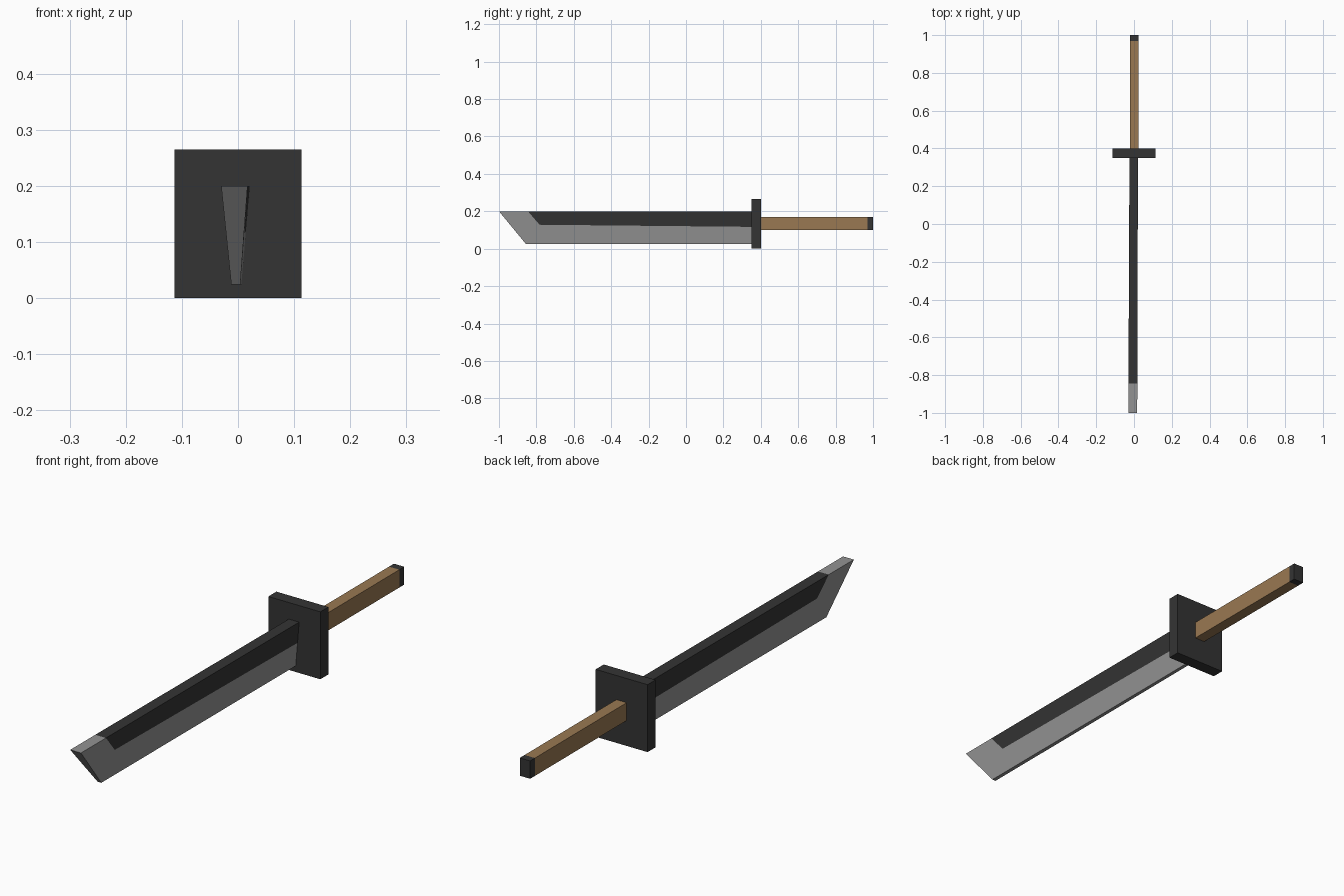
import bpy, bmesh
from mathutils import Vector

if "Cube" in bpy.data.objects:
    bpy.data.objects.remove(bpy.data.objects["Cube"])


def material(name, rgb):
    m = bpy.data.materials.new(name)
    m.diffuse_color = (*rgb, 1)
    m.use_nodes = True
    m.node_tree.nodes["Principled BSDF"].inputs["Base Color"].default_value = m.diffuse_color
    return m


dark = material("dark steel", (0.034, 0.034, 0.034))
steel = material("bare steel", (0.29, 0.29, 0.29))
wood = material("tan wood", (0.32, 0.19, 0.085))


def finish(name, bm, mats):
    bmesh.ops.recalc_face_normals(bm, faces=bm.faces[:])
    me = bpy.data.meshes.new(name)
    bm.to_mesh(me)
    bm.free()
    for m in mats:
        me.materials.append(m)
    ob = bpy.data.objects.new(name, me)
    bpy.context.collection.objects.link(ob)


def box(name, lo, hi, mat):
    bm = bmesh.new()
    bmesh.ops.create_cube(bm, size=1)
    for v in bm.verts:
        v.co = [(a + b) / 2 + c * (b - a) for a, b, c in zip(lo, hi, v.co)]
    finish(name, bm, [mat])


# Guard, grip and end cap
box("guard", (-0.113, 0.35, 0), (0.113, 0.40, 0.265), dark)
box("grip", (-0.022, 0.40, 0.10), (0.023, 0.97, 0.17), wood)
box("end_cap", (-0.022, 0.97, 0.10), (0.023, 1.0, 0.17), dark)

# Blade: wedge section (wide spine, thin edge) with a slanted tip
bm = bmesh.new()
tip = [(-0.030, -1, 0.2), (0.017, -1, 0.2), (0.004, -0.855, 0.024), (-0.012, -0.855, 0.024)]
root = [(-0.024, 0.36, 0.2), (0.021, 0.36, 0.2), (0.006, 0.36, 0.024), (-0.008, 0.36, 0.024)]
a, b = ([bm.verts.new(p) for p in ring] for ring in (tip, root))
bm.faces.new(a)
bm.faces.new(b)
for i in range(4):
    j = (i + 1) % 4
    bm.faces.new((a[i], a[j], b[j], b[i]))

# Cut along the borders of the dark upper area, then colour the faces above both
cuts = [(Vector((0, -0.78, 0.128)), Vector((0, 0.01, 1)).normalized()),
        (Vector((0, -0.845, 0.2)), Vector((0, 0.072, 0.062)).normalized())]
for co, no in cuts:
    bmesh.ops.bisect_plane(bm, geom=bm.verts[:] + bm.edges[:] + bm.faces[:],
                           plane_co=co, plane_no=no, dist=1e-5)
for f in bm.faces:
    c = f.calc_center_median()
    f.material_index = int(all((c - co).dot(no) > 0 for co, no in cuts))
finish("blade", bm, [steel, dark])
